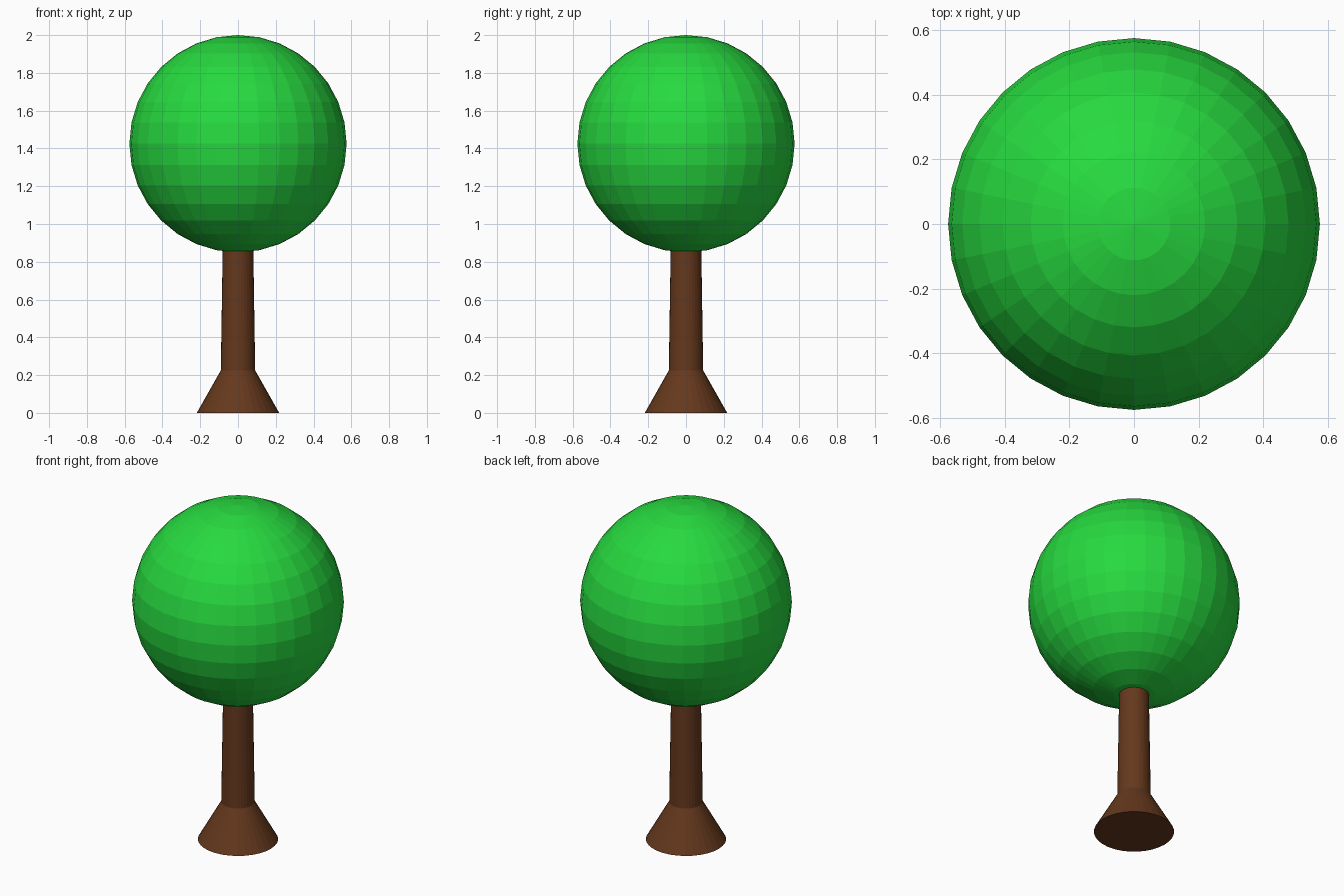
import bpy, bmesh, math

if "Cube" in bpy.data.objects:
    bpy.data.objects.remove(bpy.data.objects["Cube"])

def material(name, color):
    m = bpy.data.materials.new(name)
    m.diffuse_color = color
    m.use_nodes = True
    m.node_tree.nodes["Principled BSDF"].inputs["Base Color"].default_value = m.diffuse_color
    return m

def add_object(name, bm, mat):
    bmesh.ops.recalc_face_normals(bm, faces=bm.faces)
    mesh = bpy.data.meshes.new(name)
    bm.to_mesh(mesh)
    bm.free()
    mesh.materials.append(mat)
    ob = bpy.data.objects.new(name, mesh)
    bpy.context.collection.objects.link(ob)
    return ob

SIDES = 32
leaf = material("leaf_green", (0.02, 0.70, 0.05, 1))
bark = material("bark_brown", (0.13, 0.04, 0.012, 1))

# Trunk: flared root and gently tapering stem, capped at both ends
profile = [(0.218, 0.0), (0.091, 0.225), (0.081, 0.87)]
bm = bmesh.new()
rings = []
for r, z in profile:
    rings.append([bm.verts.new((r * math.cos(2 * math.pi * i / SIDES),
                                r * math.sin(2 * math.pi * i / SIDES), z))
                  for i in range(SIDES)])
for low, high in zip(rings, rings[1:]):
    for i in range(SIDES):
        j = (i + 1) % SIDES
        bm.faces.new((low[i], low[j], high[j], high[i]))
bm.faces.new(rings[0])
bm.faces.new(rings[-1])
add_object("trunk", bm, bark)

# Crown: flat-shaded ball of leaves
bm = bmesh.new()
bmesh.ops.create_uvsphere(bm, u_segments=SIDES, v_segments=16, radius=0.575)
crown = add_object("crown", bm, leaf)
crown.location.z = 1.425
